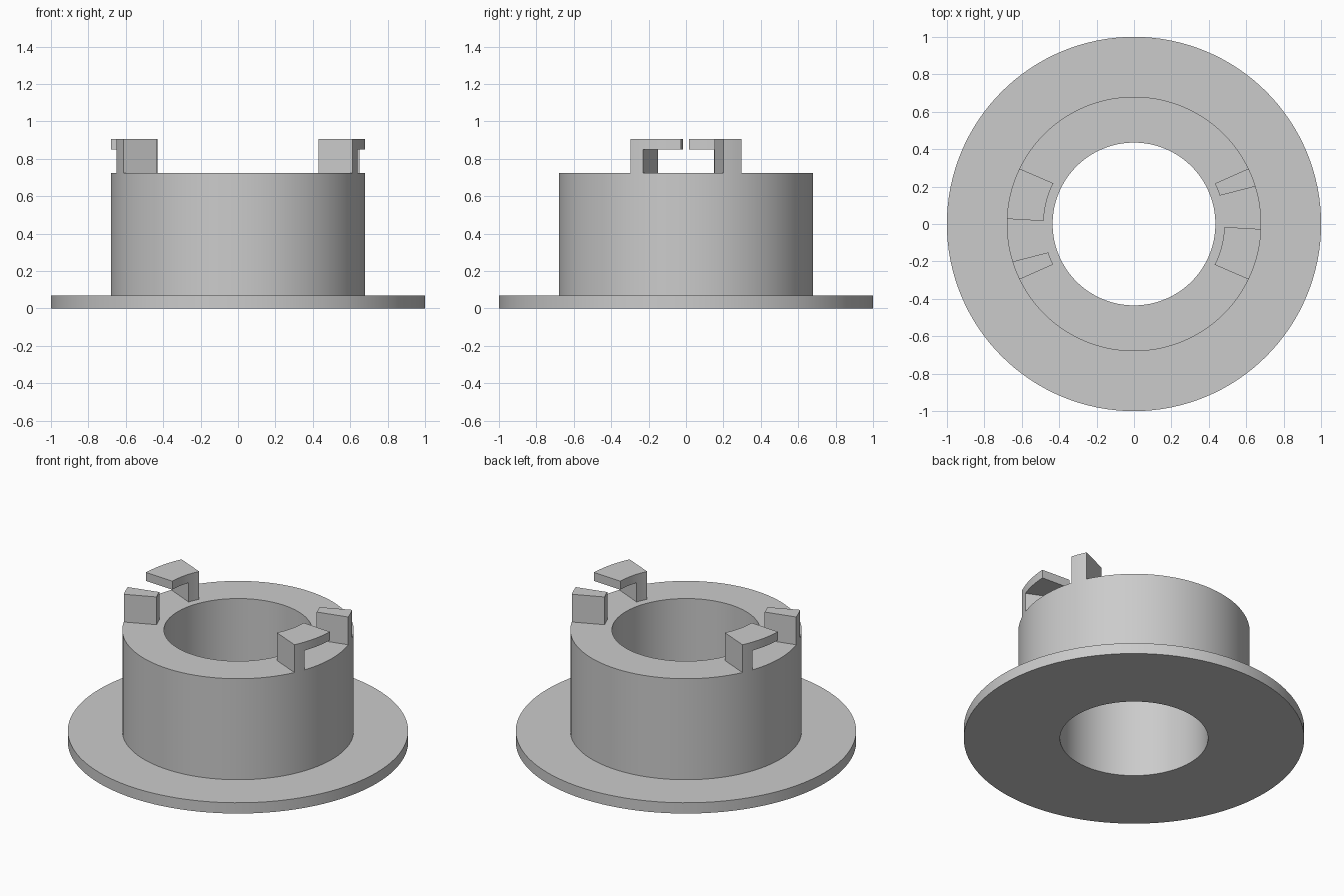
import bpy
import bmesh
from math import radians, sin, cos, pi

cube = bpy.data.objects.get("Cube")
if cube:
    bpy.data.objects.remove(cube, do_unlink=True)

BORE, INNER, OUTER, RIM = 0.435, 0.483, 0.68, 1.0
FLANGE_Z, DECK_Z, ARM_Z, TOP_Z = 0.07, 0.725, 0.85, 0.905

grey = bpy.data.materials.new("plain_grey")
grey.use_nodes = True
colour = (0.6, 0.6, 0.6, 1)
grey.diffuse_color = colour
grey.node_tree.nodes["Principled BSDF"].inputs["Base Color"].default_value = colour


def finish(name, bm):
    bmesh.ops.recalc_face_normals(bm, faces=bm.faces)
    mesh = bpy.data.meshes.new(name)
    bm.to_mesh(mesh)
    bm.free()
    mesh.materials.append(grey)
    obj = bpy.data.objects.new(name, mesh)
    bpy.context.collection.objects.link(obj)
    bpy.ops.object.select_all(action="DESELECT")
    obj.select_set(True)
    bpy.context.view_layer.objects.active = obj
    bpy.ops.object.shade_smooth_by_angle(angle=radians(30))


def lathe(name, profile, steps=128):
    bm = bmesh.new()
    verts = [bm.verts.new((r, 0, z)) for r, z in profile]
    edges = [bm.edges.new((a, b)) for a, b in zip(verts, verts[1:] + verts[:1])]
    bmesh.ops.spin(bm, geom=verts + edges, cent=(0, 0, 0), axis=(0, 0, 1),
                   angle=2 * pi, steps=steps, use_merge=True)
    bmesh.ops.remove_doubles(bm, verts=bm.verts, dist=0.0001)
    finish(name, bm)


def drop(bm, faces, z):
    """Extrude faces down to height z."""
    geom = bmesh.ops.extrude_face_region(bm, geom=faces)["geom"]
    for v in geom:
        if isinstance(v, bmesh.types.BMVert):
            v.co.z = z


def arc_tab(name, cuts, turn, arm_steps=0):
    """Ring sector between (inner, outer) angle cuts; an arm adds an overhang."""
    stations = [cuts[0]]
    for (a, b), (c, d), n in zip(cuts, cuts[1:], (4, arm_steps)):
        stations += [(a + (c - a) * i / n, b + (d - b) * i / n) for i in range(1, n + 1)]
    bm = bmesh.new()
    rows = []
    for pair in stations:
        rows.append([bm.verts.new((r * cos(radians(a + turn)), r * sin(radians(a + turn)), TOP_Z))
                     for r, a in zip((INNER, OUTER), pair)])
    for p, q in zip(rows, rows[1:]):
        bm.faces.new((p[0], p[1], q[1], q[0]))
    drop(bm, bm.faces[:], ARM_Z)
    # Only the foot of the tab reaches the deck
    bm.faces.ensure_lookup_table()
    low = [f for f in bm.faces if all(abs(v.co.z - ARM_Z) < 1e-5 for v in f.verts)]
    mid = rows[4]

    def in_foot(f):
        return all(any((v.co.xy - w.co.xy).length < 1e-4 for row in rows[:5] for w in row)
                   for v in f.verts)
    drop(bm, [f for f in low if in_foot(f)], DECK_Z)
    finish(name, bm)


# Flange and sleeve around one through bore
lathe("flanged_sleeve", [(BORE, 0), (RIM, 0), (RIM, FLANGE_Z), (OUTER, FLANGE_Z),
                         (OUTER, DECK_Z), (BORE, DECK_Z)])

# Bayonet hook and stop block on each side
for side, turn in (("left", 0), ("right", 180)):
    arc_tab(side + "_hook", [(-26.8, -25.8), (-18.1, -19.8), (-1.9, -2.3)], turn, 10)
    arc_tab(side + "_stop", [(18.3, 17.2), (26.6, 25.8)], turn)
